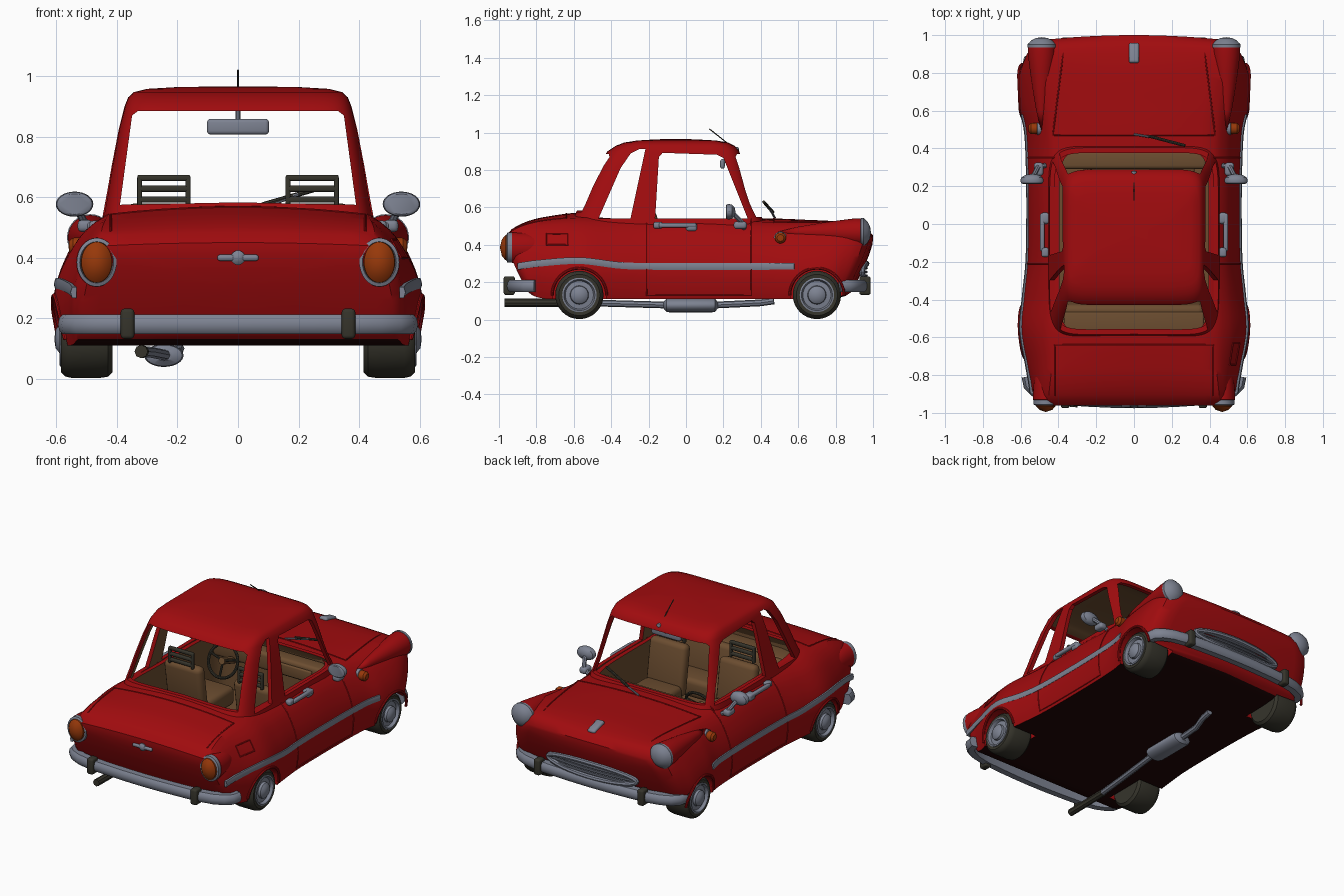
import bpy, bmesh, math
from mathutils import Matrix, Euler

if "Cube" in bpy.data.objects:
    bpy.data.objects.remove(bpy.data.objects["Cube"])

def mat(name, c):
    m = bpy.data.materials.new(name)
    m.diffuse_color = (*c, 1)
    m.use_nodes = True
    m.node_tree.nodes["Principled BSDF"].inputs["Base Color"].default_value = m.diffuse_color
    return m
RED = mat("red paint", (0.355, 0.0035, 0.0045))
TAN = mat("tan interior", (0.15, 0.075, 0.03))
UNDER = mat("dark underbody", (0.014, 0.0015, 0.0015))
CHROME = mat("chrome grey", (0.205, 0.225, 0.285))
DARK = mat("dark rubber", (0.036, 0.034, 0.024))
ORANGE = mat("orange lens", (0.31, 0.04, 0.003))
SHELL = [RED, TAN, UNDER]

# ---------- helpers ----------
def link(name, me, mats):
    o = bpy.data.objects.new(name, me)
    for m in (mats if isinstance(mats, list) else [mats]):
        me.materials.append(m)
    bpy.context.collection.objects.link(o)
    return o

def skin(name, rings, mats, caps=(1, 1), s=1, index=0):
    bm = bmesh.new()
    R = [[bm.verts.new((s * p[0], p[1], p[2])) for p in r] for r in rings]
    n = len(R[0])
    for a, b in zip(R, R[1:]):
        for i in range(n):
            bm.faces.new((a[i], a[(i + 1) % n], b[(i + 1) % n], b[i]))
    if caps[0]: bm.faces.new(R[0][::-1])
    if caps[1]: bm.faces.new(R[-1])
    bmesh.ops.remove_doubles(bm, verts=bm.verts, dist=1e-5)
    bmesh.ops.recalc_face_normals(bm, faces=bm.faces)
    for f in bm.faces: f.material_index = index
    me = bpy.data.meshes.new(name)
    bm.to_mesh(me); bm.free()
    return link(name, me, mats)

def lathe(name, prof, m, loc, axis, s=1, sc=(1, 1), n=32, index=0):
    rings = []
    for r, h in prof:
        ring = []
        for k in range(n):
            a = 2 * math.pi * k / n
            c, d = r * math.cos(a) * sc[0], r * math.sin(a) * sc[1]
            q = (h, c, d) if axis == 'X' else (c, h, d)
            ring.append([q[i] + loc[i] for i in range(3)])
        rings.append(ring)
    return skin(name, rings, m, (prof[0][0] > 0, prof[-1][0] > 0), s, index)

def prism(name, pts, axis, lo, hi, mats, index=0):
    f = (lambda p, h: (h, *p)) if axis == 'X' else (lambda p, h: (p[0], h, p[1]))
    return skin(name, [[f(p, h) for p in pts] for h in (lo, hi)], mats, index=index)

def sweep(name, path, prof, m, s=1):
    # profile (outward, up) carried along a roughly level path
    rings = []
    for i, p in enumerate(path):
        a, b = path[max(i - 1, 0)], path[min(i + 1, len(path) - 1)]
        dx, dy = b[0] - a[0], b[1] - a[1]
        l = math.hypot(dx, dy)
        rings.append([(p[0] + u * dy / l, p[1] - u * dx / l, p[2] + v) for u, v in prof])
    return skin(name, rings, m, s=s)

def activate(o):
    bpy.ops.object.select_all(action='DESELECT')
    o.select_set(True)
    bpy.context.view_layer.objects.active = o

def tube(name, pts, r, m, s=1, closed=False):
    cu = bpy.data.curves.new(name, 'CURVE')
    cu.dimensions, cu.bevel_depth, cu.bevel_resolution, cu.use_fill_caps = '3D', r, 2, True
    sp = cu.splines.new('POLY')
    sp.points.add(len(pts) - 1)
    for q, p in zip(sp.points, pts): q.co = (s * p[0], p[1], p[2], 1)
    sp.use_cyclic_u = closed
    o = link(name, cu, m)
    activate(o)
    bpy.ops.object.convert(target='MESH')
    return o

def box(name, loc, size, m, bev=0.01, rot=(0, 0, 0)):
    bm = bmesh.new()
    bmesh.ops.create_cube(bm, size=1, matrix=Matrix.Diagonal((*size, 1)))
    bmesh.ops.bevel(bm, geom=bm.edges[:], offset=bev, segments=3, profile=0.5, affect='EDGES')
    bm.transform(Matrix.Translation(loc) @ Euler(rot).to_matrix().to_4x4())
    me = bpy.data.meshes.new(name)
    bm.to_mesh(me); bm.free()
    return link(name, me, m)

def cut(o, c):
    activate(o)
    md = o.modifiers.new("cut", 'BOOLEAN')
    md.operation, md.object, md.solver = 'DIFFERENCE', c, 'EXACT'
    bpy.ops.object.modifier_apply(modifier=md.name)
    bpy.data.objects.remove(c)

def spl(tab, v):
    v = min(max(v, tab[0][0]), tab[-1][0])
    i = max(j for j in range(len(tab) - 1) if tab[j][0] <= v)
    def sl(j, k):
        a, b = tab[max(j - 1, 0)], tab[min(j + 1, len(tab) - 1)]
        return (b[k] - a[k]) / (b[0] - a[0])
    p, q = tab[i], tab[i + 1]
    h = q[0] - p[0]
    u = (v - p[0]) / h
    return [p[k] * (2*u**3 - 3*u*u + 1) + q[k] * (3*u*u - 2*u**3)
            + h * (sl(i, k) * (u**3 - 2*u*u + u) + sl(i + 1, k) * (u**3 - u*u)) for k in range(1, len(p))]

# ---------- body surface: y, half width, shoulder inset, edge z, centre z, bottom z ----------
BODY = [(-.96, .51, .08, .44, .45, .15), (-.93, .54, .09, .475, .485, .13), (-.85, .555, .11, .51, .525, .115),
        (-.75, .575, .14, .53, .55, .11), (-.56, .61, .18, .545, .572, .11), (-.38, .59, .17, .54, .55, .11),
        (-.2, .57, .15, .535, .54, .11), (.1, .565, .14, .535, .54, .11), (.35, .57, .15, .525, .54, .11),
        (.5, .58, .15, .52, .54, .11), (.62, .605, .16, .52, .535, .11), (.8, .61, .13, .515, .525, .115),
        (.9, .585, .09, .505, .505, .12), (.95, .56, .08, .48, .48, .13), (.97, .52, .08, .44, .45, .15)]
SIDE = [(0, .12), (.12, .04), (.33, 0), (.55, .12), (.76, .38), (.9, .65), (1, 1)]

def surf(y, z):
    w, d, t, c, b = spl(BODY, y)
    return w - d * spl(SIDE, (z - b) / (t - b))[0]

def deck(x, y):
    w, d, t, c, b = spl(BODY, y)
    return t + (c - t) * (1 - min(1, abs(x) / (w - d)) ** 2)

def body_ring(y, k=1):
    w, d, t, c, b = spl(BODY, y)
    half = [(w - d * spl(SIDE, i / 16)[0], b + (t - b) * i / 16) for i in range(17)]
    half += [((w - d) * u / 6, t + (c - t) * (1 - (u / 6) ** 2)) for u in range(5, 0, -1)]
    pts = [(0, b)] + half + [(0, c)] + [(-x, z) for x, z in half[::-1]]
    e = min(1, max(0, (abs(y) - .7) / .26))
    sg, out = (1 if y > 0 else -1), []
    for x, z in pts:
        x, z = x * k, .3 + (z - .3) * k
        yy = y - sg * e * .2 * max(0, 1 - z / .42) ** 1.3
        if y > 0: yy += .03 * e * (1 - (x / w) ** 2)
        out.append((x, yy, z))
    return out

ys = [-.96 + 1.93 * i / 70 for i in range(71)]
rings = [body_ring(-.96, k) for k in (.1, .4, .7, .9)] + [body_ring(y) for y in ys] \
    + [body_ring(.97, k) for k in (.9, .7, .4, .1)]
body = skin("lower_body", rings, SHELL)

def oval(z, a, yf, yr, n=80):
    f = lambda v: math.copysign(abs(v) ** .25, v)
    return [(a * f(math.cos(2*math.pi*i/n)), (yf+yr)/2 + (yf-yr)/2 * f(math.sin(2*math.pi*i/n)), z) for i in range(n)]
cut(body, skin("cabin_cutter", [oval(z, .395, .395, -.58) for z in (.17, .7)], SHELL, index=1))
WHEELS = (-.57, .70)
for y in WHEELS:
    for s in (-1, 1):
        cut(body, lathe("arch_cutter", [(.143, .405), (.143, .75)], SHELL, (0, y, .13), 'X', s))
for p in body.data.polygons:
    if p.normal.z < -.85 and p.center.z < .14: p.material_index = 2

# ---------- roof and pillars ----------
LAYERS = [(.50, .455, .425, -.625), (.54, .447, .41, -.605), (.62, .432, .37, -.565), (.70, .418, .343, -.53),
          (.82, .395, .31, -.47), (.90, .375, .285, -.42), (.93, .363, .26, -.375), (.947, .345, .225, -.33),
          (.958, .30, .16, -.26), (.964, .2, .05, -.16), (.966, .06, -.02, -.09)]
roof = skin("roof_and_pillars", [oval(*l) for l in LAYERS], SHELL, (0, 1))
activate(roof)
sol = roof.modifiers.new("thickness", 'SOLIDIFY')
sol.thickness, sol.offset, sol.material_offset = .025, -1, 1
bpy.ops.object.modifier_apply(modifier=sol.name)
cut(roof, prism("door_window_cutter", [(-.165, .54), (-.145, .87), (-.125, .892), (.165, .882), (.2, .865), (.33, .54)], 'X', -.7, .7, SHELL))
cut(roof, prism("quarter_window_cutter", [(-.468, .54), (-.297, .54), (-.217, .912), (-.25, .912), (-.295, .89), (-.35, .81)], 'X', -.7, .7, SHELL))
TOP = [(.35, .87), (.33, .885), (-.33, .885), (-.35, .87)]
cut(roof, prism("windscreen_cutter", [(-.395, .55), (.395, .55)] + TOP, 'Y', 0, 1, SHELL))
cut(roof, prism("rear_window_cutter", [(-.39, .575), (0, .583), (.39, .575)] + TOP, 'Y', -1, 0, SHELL))

# ---------- panel seams ----------
def hx(t): return .43 - .06 * t
tube("hood_seam", [(x, y, deck(x, y) + .001) for x, y in
     [(-hx(1 - i / 10), .94 - .047 * i) for i in range(11)] + [(-.43 + .086 * i, .47) for i in range(1, 11)]
     + [(hx(i / 10), .47 + .047 * i) for i in range(1, 11)]], .004, RED)
tube("trunk_seam", [(x, y, deck(x, y)) for x, y in
     [(-.42, -.91 + .027 * i) for i in range(11)] + [(-.42 + .084 * i, -.64) for i in range(1, 11)]
     + [(.42, -.64 - .027 * i) for i in range(1, 11)]], .004, RED)

# ---------- parts repeated left and right ----------
STRIP = [(-.9, .285), (-.8, .30), (-.57, .315), (-.35, .29), (-.2, .285), (.58, .285)]
for s in (-1, 1):
    side = "right" if s > 0 else "left"
    zs = [.13 + .41 * i / 12 for i in range(13)]
    tube(side + "_door_seam", [(surf(-.21, z), -.21, z) for z in zs[::-1]]
         + [(surf(y, .13), y, .13) for y in (-.1, .1, .25)] + [(surf(.35, z), .35, z) for z in zs], .004, RED, s)
    path = [(surf(y, spl(STRIP, y)[0]), y, spl(STRIP, y)[0]) for y in [-.9 + .037 * i for i in range(41)]]
    sweep(side + "_side_strip", path, [(-.01, -.018), (.004, -.018), (.009, 0), (.004, .018), (-.01, .018)], CHROME, s)
    for y in WHEELS:
        end = "front" if y > 0 else "rear"
        loc = (0, y, .132)
        lathe(f"{side}_{end}_tyre", [(.07, .415), (.11, .415), (.125, .43), (.129, .455), (.129, .55), (.124, .572),
              (.11, .585), (.09, .583), (.085, .56)], DARK, loc, 'X', s)
        lathe(f"{side}_{end}_hubcap", [(.092, .55), (.092, .588), (.083, .59), (.075, .572), (.05, .575), (.047, .59),
              (.03, .603), (0, .607)], CHROME, loc, 'X', s)
        arc = [(y + .145 * math.cos(a), .13 + .145 * math.sin(a)) for a in [math.pi * i / 24 for i in range(25)]]
        tube(f"{side}_{end}_arch_lip", [(surf(u, z), u, z) for u, z in arc], .008, RED, s)
    # headlights and tail lights with their pods
    L = (.488, .90, .467)
    lathe(side + "_headlight_pod", [(0, -.42), (.03, -.3), (.05, -.18), (.064, -.08), (.074, 0), (.074, .04), (.05, .045)], RED, L, 'Y', s)
    lathe(side + "_headlight", [(.06, .03), (.077, .035), (.077, .05), (.068, .058), (.055, .072), (.032, .084), (0, .089)], CHROME, L, 'Y', s)
    L = (.467, -.91, .385)
    lathe(side + "_tail_pod", [(0, .25), (.05, .16), (.066, .05), (.068, -.02), (.05, -.03)], RED, L, 'Y', s, (1, 1.2))
    lathe(side + "_tail_rim", [(.05, -.01), (.066, -.015), (.066, -.045), (.056, -.05), (.05, -.03)], CHROME, L, 'Y', s, (1, 1.22))
    lathe(side + "_tail_lens", [(.057, -.03), (.055, -.055), (.037, -.074), (0, -.085)], ORANGE, L, 'Y', s, (.92, 1.22))
    # turn signal, door handle, mirror
    x = surf(.505, .435)
    lathe(side + "_signal_base", [(.034, -.03), (.034, -.004), (.026, .0)], CHROME, (x, .505, .437), 'X', s)
    lathe(side + "_signal_lens", [(.03, -.02), (.029, .03), (.018, .042), (0, .044)], ORANGE, (x, .505, .437), 'X', s)
    x = surf(-.05, .5)
    box(side + "_door_handle", (s * (x + .02), -.045, .505), (.025, .2, .025), CHROME, .009)
    box(side + "_handle_mount", (s * (x + .005), -.15, .505), (.04, .05, .035), CHROME, .012)
    box(side + "_handle_latch", (s * (x + .005), .03, .495), (.05, .06, .045), CHROME, .015)
    lathe(side + "_mirror", [(.05, -.022), (.058, -.018), (.062, -.005), (.056, .012), (.035, .025), (0, .03)], CHROME,
          (.54, .235, .577), 'Y', s, (1, .67))
    tube(side + "_mirror_arm", [(.535, .25, .57), (.51, .30, .52), (.47, .31, .49)], .013, CHROME, s)
    box(side + "_mirror_foot", (s * .505, .29, .505), (.05, .07, .04), CHROME, .015)
    # seats with slatted headrests
    X = s * .245
    box(side + "_seat_cushion", (X, .0, .28), (.26, .28, .12), TAN, .03)
    box(side + "_seat_back", (X, -.17, .42), (.26, .07, .32), TAN, .03, (.15, 0, 0))
    for z in (.592, .628, .664):
        box(side + "_headrest_bar", (X, -.22, z), (.175, .022, .02), DARK, .006)
    for d in (-.08, .08):
        box(side + "_headrest_post", (X + d, -.22, .62), (.016, .022, .1), DARK, .005)

# ---------- bumpers with overriders ----------
BUMP = [(-.035, -.032), (.005, -.032), (.016, -.02), (.02, 0), (.016, .02), (.005, .032), (-.035, .032)]
half = [(.12, .953), (.25, .947), (.38, .938), (.47, .92), (.53, .893), (.565, .86), (.575, .81)]
for name, sg, off in (("rear_bumper", -1, 0), ("front_bumper", 1, .012)):
    pts = [(-x, y) for x, y in half[::-1]] + [(0, .955)] + half
    path = [(-sg * x, sg * (y + off), .18) for x, y in pts]
    sweep(name, path, BUMP, CHROME)
    for s in (-1, 1):
        box(name + "_overrider", (s * .365, sg * (.945 + off), .182), (.045, .06, .1), DARK, .012)

# ---------- front grille ----------
def gy(x): return .965 - .25 * x * x
ring = [(.31 * math.cos(a), .045 * math.sin(a)) for a in [2 * math.pi * i / 40 for i in range(40)]]
tube("grille_frame", [(x, gy(x), .255 + z) for x, z in ring], .016, CHROME, closed=True)
skin("grille_back", [[(x * k, gy(x * k) - .012, .255 + z * k) for x, z in ring] for k in (1, .6, .2)], CHROME, (0, 1))
for z, w in ((-.02, .27), (0, .29), (.02, .27)):
    tube("grille_bar", [(w * i / 8, gy(w * i / 8), .255 + z) for i in range(-8, 9)], .007, CHROME)

# ---------- exterior trim ----------
box("hood_ornament", (0, .905, .508), (.055, .11, .03), CHROME, .012, (-.3, 0, 0))
lathe("trunk_handle_boss", [(.024, .03), (.024, -.012), (.012, -.022), (0, -.024)], CHROME, (0, -.952, .40), 'Y')
for s in (-1, 1):
    box("trunk_handle_wing", (s * .035, -.96, .40), (.065, .02, .02), CHROME, .007)
tube("fuel_flap_seam", [(surf(y, z) + .001, y, z) for y, z in
     [(-.745, .4), (-.745, .46), (-.69, .46), (-.63, .46), (-.63, .4), (-.69, .4)]], .004, RED, closed=True)
tube("aerial", [(0, .27, .905), (0, .125, 1.02)], .003, DARK)
lathe("aerial_base", [(.014, -.01), (.014, .012), (0, .02)], CHROME, (0, .265, .91), 'Y')
tube("wiper_arm", [(0, .475, .545), (.12, .455, .58), (.2, .43, .61)], .006, CHROME)
tube("wiper_blade", [(.08, .465, .575), (.27, .415, .63)], .008, DARK)

# ---------- exhaust ----------
tube("tail_pipe", [(-.32, -.97, .09), (-.315, -.66, .09)], .022, DARK)
tube("exhaust_pipe", [(-.315, -.68, .09), (-.29, -.45, .088), (-.24, -.1, .078), (-.24, .15, .078), (-.235, .3, .085),
     (-.20, .4, .09), (-.195, .47, .1)], .018, CHROME)
lathe("muffler", [(.03, -.12), (.06, -.105), (.065, -.09), (.065, .14), (.06, .155), (.03, .17)], CHROME, (-.245, 0, .077), 'Y', 1, (1, .58))

# ---------- cabin ----------
box("dashboard", (0, .34, .46), (.77, .1, .11), TAN, .02)
box("glove_box", (.2, .285, .455), (.24, .02, .07), TAN, .008)
box("rear_shelf", (0, -.53, .50), (.74, .13, .03), TAN, .01)
box("rear_bench_back", (0, -.45, .38), (.74, .08, .26), TAN, .03, (.15, 0, 0))
box("rear_bench_cushion", (0, -.35, .27), (.74, .2, .12), TAN, .03)
W = (-.245, .20, .44)
tube("steering_wheel", [(W[0] + .1 * math.cos(a), W[1] + .038 * math.sin(a), W[2] + .092 * math.sin(a))
     for a in [2 * math.pi * i / 32 for i in range(32)]], .009, DARK, closed=True)
for a in (.3, math.pi - .3, 1.5 * math.pi):
    tube("steering_spoke", [W, (W[0] + .1 * math.cos(a), W[1] + .038 * math.sin(a), W[2] + .092 * math.sin(a))], .007, DARK)
tube("steering_column", [(W[0], W[1] - .015, W[2] + .005), (W[0], .36, .39)], .022, TAN)
box("rear_view_mirror", (0, .195, .833), (.205, .025, .052), CHROME, .012)
tube("rear_view_mirror_stem", [(0, .2, .84), (0, .25, .895)], .008, CHROME)

# ---------- smooth shading with sharp edges kept ----------
bpy.ops.object.select_all(action='DESELECT')
for o in bpy.context.scene.objects:
    if o.type == 'MESH':
        o.select_set(True)
        bpy.context.view_layer.objects.active = o
bpy.ops.object.shade_smooth_by_angle(angle=math.radians(35))
